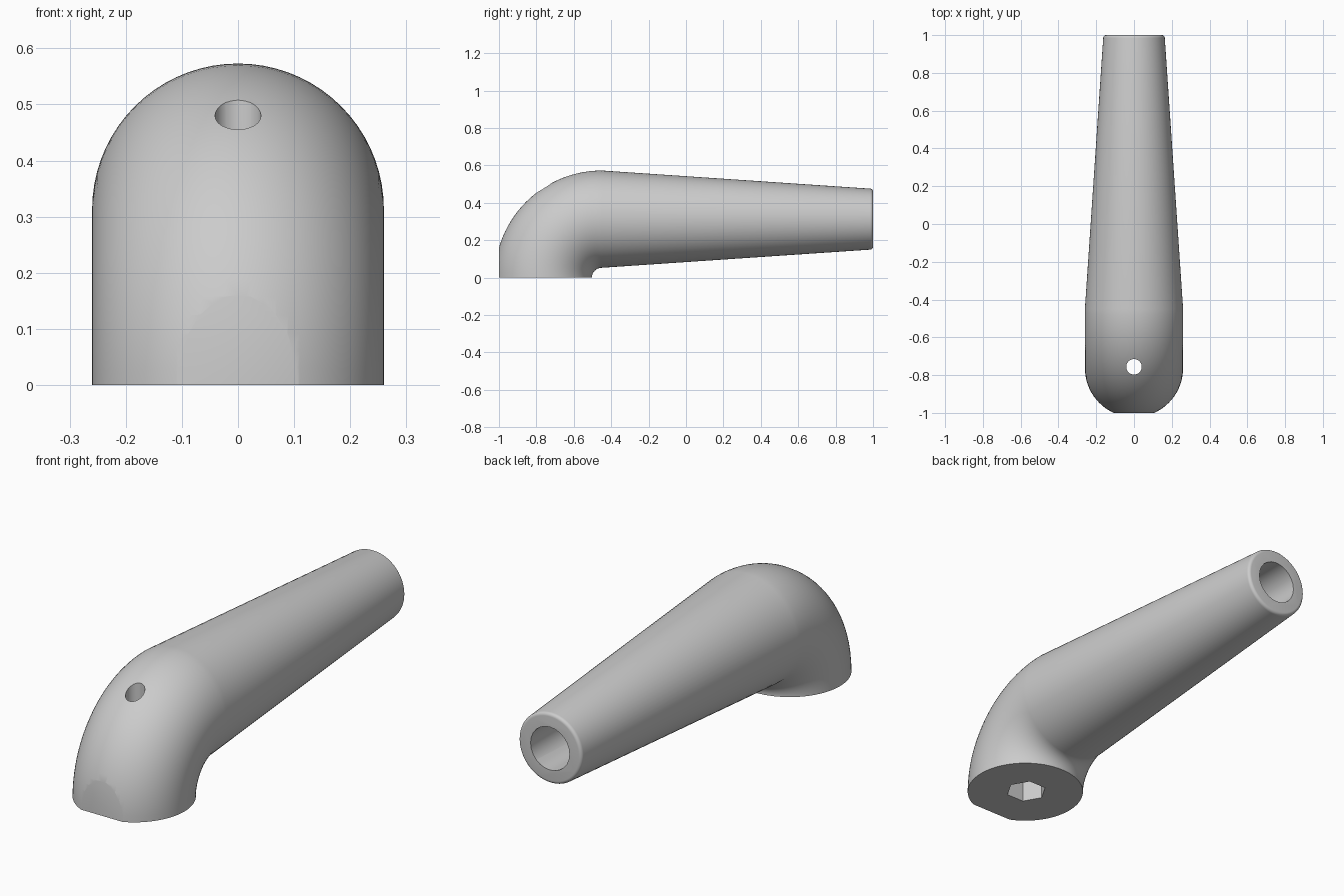
import bpy, bmesh
from math import sin, cos, pi, radians
from mathutils import Vector

if "Cube" in bpy.data.objects:
    bpy.data.objects.remove(bpy.data.objects["Cube"])

SEGMENTS = 72
BEND_Y, AXIS_Z, RADIUS = -0.45, 0.313, 0.26
SOCKET_Y = BEND_Y - AXIS_Z

grey = bpy.data.materials.new("plain grey")
grey.use_nodes = True
colour = (0.6, 0.6, 0.6, 1)
grey.diffuse_color = colour
grey.node_tree.nodes["Principled BSDF"].inputs["Base Color"].default_value = colour


def loft(name, sections):
    """Skin circles given as (centre, tilt, radius), closed at both ends."""
    bm = bmesh.new()
    rings = []
    for centre, tilt, radius in sections:
        across = Vector((0, -cos(tilt), sin(tilt)))
        ring = []
        for i in range(SEGMENTS):
            a = 2 * pi * i / SEGMENTS
            offset = Vector((cos(a), 0, 0)) + across * sin(a)
            offset.x *= radius
            offset.y *= radius
            offset.z *= radius
            ring.append(bm.verts.new(centre + offset))
        rings.append(ring)
    for low, high in zip(rings, rings[1:]):
        for i in range(SEGMENTS):
            j = (i + 1) % SEGMENTS
            bm.faces.new((low[i], low[j], high[j], high[i]))
    bm.faces.new(rings[0])
    bm.faces.new(rings[-1])
    bmesh.ops.recalc_face_normals(bm, faces=bm.faces)
    mesh = bpy.data.meshes.new(name)
    bm.to_mesh(mesh)
    bm.free()
    obj = bpy.data.objects.new(name, mesh)
    bpy.context.collection.objects.link(obj)
    obj.data.materials.append(grey)
    return obj


def cut(target, cutter):
    """Subtract a solid from the target, then discard it."""
    cutter.hide_render = True
    cutter.data.materials.append(grey)
    bpy.context.view_layer.objects.active = target
    mod = target.modifiers.new("cut", "BOOLEAN")
    mod.operation = "DIFFERENCE"
    mod.solver = "EXACT"
    mod.object = cutter
    bpy.ops.object.modifier_apply(modifier=mod.name)
    bpy.data.objects.remove(cutter)


def prism(sides, radius, depth, location, rotation=(0, 0, 0)):
    bpy.ops.mesh.primitive_cylinder_add(vertices=sides, radius=radius, depth=depth,
                                        location=location, rotation=rotation)
    return bpy.context.object


# Quarter-circle elbow rising from the base
sections = []
STEPS = 28
for i in range(STEPS + 1):
    t = pi / 2 * i / STEPS
    centre = Vector((0, BEND_Y - AXIS_Z * cos(t), AXIS_Z * sin(t)))
    sections.append((centre, t, RADIUS))

# Tapered grip with a small rounded rim
END_RADIUS, RIM = 0.163, 0.015
sections.append((Vector((0, 1 - RIM, AXIS_Z)), pi / 2, END_RADIUS))
for i in range(1, 6):
    a = pi / 2 * i / 5
    centre = Vector((0, 1 - RIM + RIM * sin(a), AXIS_Z))
    sections.append((centre, pi / 2, END_RADIUS - RIM + RIM * cos(a)))
handle = loft("handle", sections)

# Flat on the front of the elbow
bpy.ops.mesh.primitive_cube_add(size=1, location=(0, -1.5, 0.3))
cut(handle, bpy.context.object)

# Vertical screw hole, hexagonal nut pocket and round bore in the end
cut(handle, prism(32, 0.041, 2, (0, SOCKET_Y + 0.007, 0.3)))
cut(handle, prism(6, 0.09, 0.4, (0, SOCKET_Y + 0.007, 0), (0, 0, pi / 2)))
cut(handle, prism(24, 0.1, 1.2, (0, 1, AXIS_Z), (pi / 2, 0, 0)))

# Smooth skin with crisp edges
bpy.ops.object.select_all(action="DESELECT")
handle.select_set(True)
bpy.context.view_layer.objects.active = handle
bpy.ops.object.shade_smooth_by_angle(angle=radians(30))
